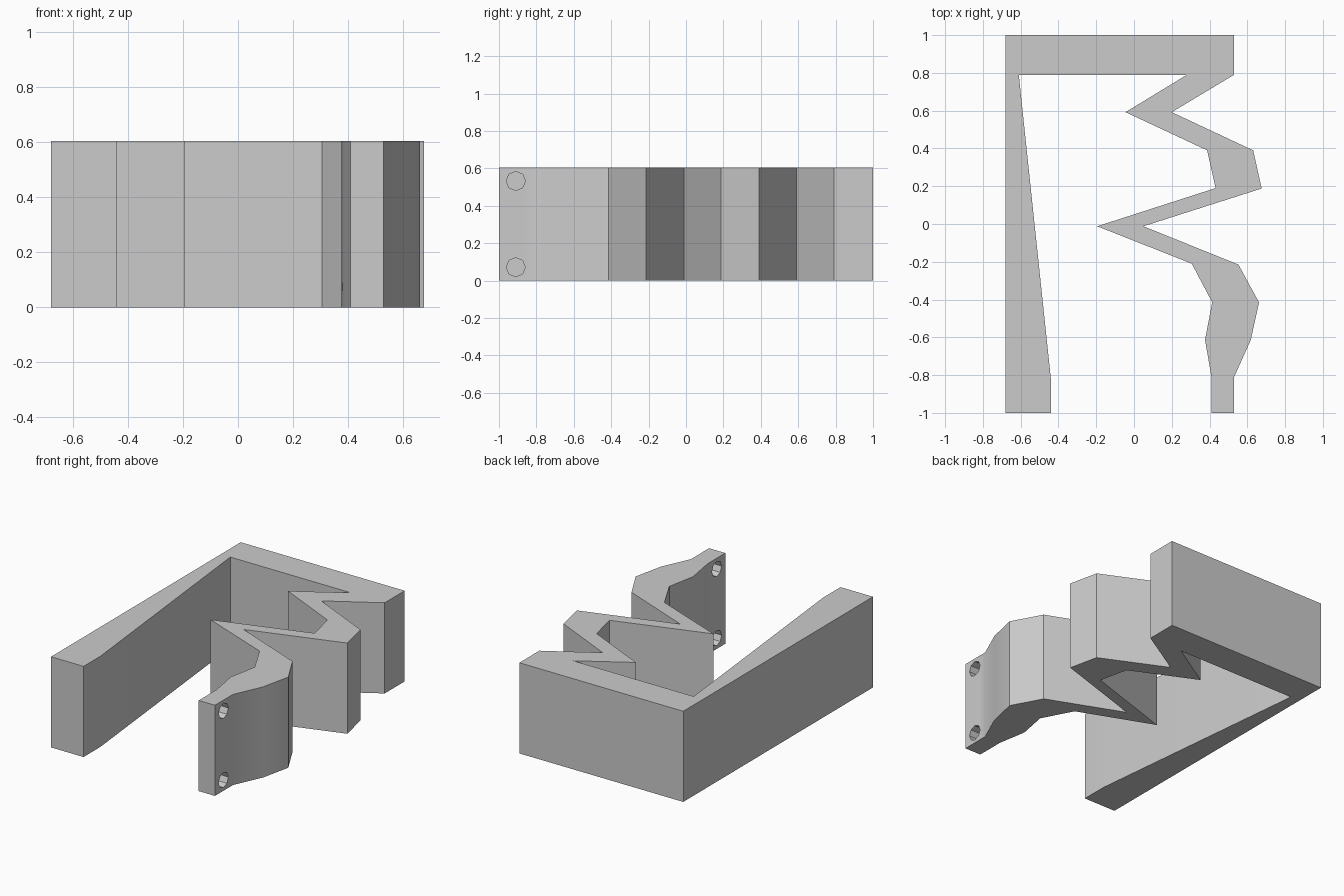
import bpy
import bmesh
from math import pi, radians
from mathutils import Matrix

HEIGHT = 0.605

if "Cube" in bpy.data.objects:
    bpy.data.objects.remove(bpy.data.objects["Cube"], do_unlink=True)

grey = bpy.data.materials.new("light grey")
grey.use_nodes = True
colour = (0.6, 0.6, 0.6, 1)
grey.diffuse_color = colour
grey.node_tree.nodes["Principled BSDF"].inputs["Base Color"].default_value = colour


def make_object(name, bm):
    bmesh.ops.recalc_face_normals(bm, faces=bm.faces)
    mesh = bpy.data.meshes.new(name)
    bm.to_mesh(mesh)
    bm.free()
    mesh.materials.append(grey)
    obj = bpy.data.objects.new(name, mesh)
    bpy.context.collection.objects.link(obj)
    return obj


# Plan outline: tapered arm and back bar, then the two sides of the zigzag spring
arm = [(0.53, 1), (-0.68, 1), (-0.68, -1), (-0.44, -1), (-0.44, -0.82), (-0.61, 0.79)]
inner = [(0.28, 0.79), (-0.045, 0.592), (0.387, 0.39), (0.432, 0.19), (-0.195, -0.012),
         (0.306, -0.21), (0.414, -0.415), (0.376, -0.613), (0.41, -0.81), (0.41, -1)]
outer = [(0.53, -1), (0.53, -0.81), (0.618, -0.615), (0.662, -0.415), (0.553, -0.215),
         (0.05, -0.012), (0.676, 0.188), (0.631, 0.39), (0.2, 0.592), (0.53, 0.79)]

bm = bmesh.new()
base = bm.faces.new([bm.verts.new((x, y, 0)) for x, y in arm + inner + outer])
grown = bmesh.ops.extrude_face_region(bm, geom=[base])["geom"]
bmesh.ops.translate(bm, vec=(0, 0, HEIGHT),
                    verts=[v for v in grown if isinstance(v, bmesh.types.BMVert)])
bracket = make_object("spring_bracket", bm)

# Two octagonal screw holes through the end flange
bm = bmesh.new()
for z in (0.072, HEIGHT - 0.072):
    place = Matrix.Translation((0.47, -0.91, z)) @ Matrix.Rotation(pi / 2, 4, "Y")
    bmesh.ops.create_cone(bm, cap_ends=True, segments=8, radius1=0.051, radius2=0.051,
                          depth=0.3, matrix=place)
cutter = make_object("screw_hole_cutter", bm)
cutter.hide_render = True

cut = bracket.modifiers.new("screw_holes", "BOOLEAN")
cut.operation = "DIFFERENCE"
cut.solver = "EXACT"
cut.object = cutter

bpy.ops.object.select_all(action="DESELECT")
bracket.select_set(True)
bpy.context.view_layer.objects.active = bracket
bpy.ops.object.modifier_apply(modifier=cut.name)
bpy.data.objects.remove(cutter, do_unlink=True)

# Soften the gentle bends only
bpy.ops.object.shade_smooth_by_angle(angle=radians(30))
